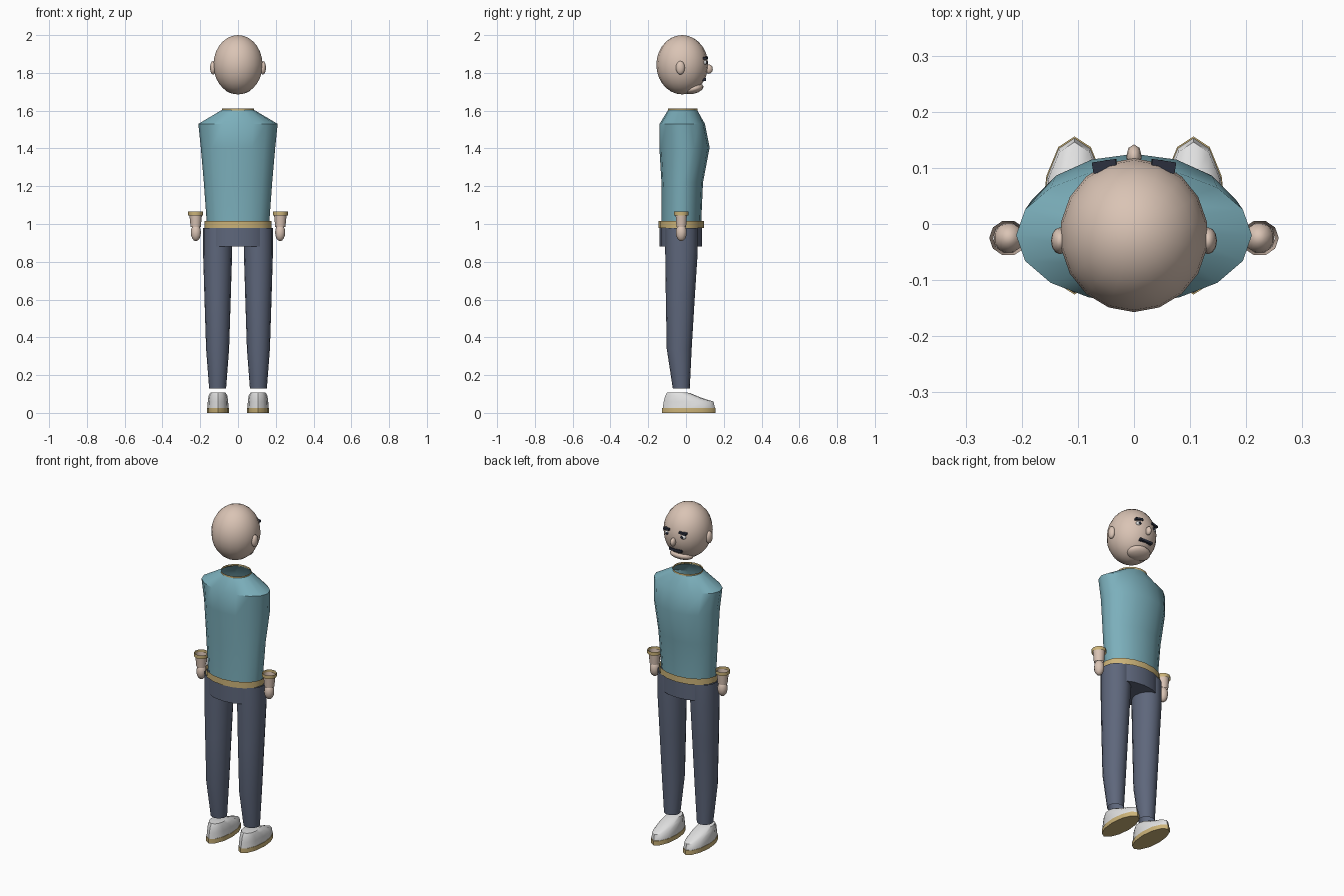
import bpy, bmesh, math

cube = bpy.data.objects.get("Cube")
if cube:
    bpy.data.objects.remove(cube, do_unlink=True)


def material(name, rgb):
    m = bpy.data.materials.new(name)
    m.use_nodes = True
    m.diffuse_color = (*rgb, 1)
    m.node_tree.nodes["Principled BSDF"].inputs["Base Color"].default_value = (*rgb, 1)
    return m


SKIN = material("skin", (0.70, 0.55, 0.46))
TEAL = material("teal_cloth", (0.20, 0.43, 0.50))
NAVY = material("slate_cloth", (0.112, 0.135, 0.20))
OCHRE = material("ochre_trim", (0.60, 0.45, 0.19))
WHITE = material("off_white", (0.76, 0.76, 0.76))
DARK = material("dark_ink", (0.025, 0.03, 0.05))


def finish(name, bm, mat, angle=40):
    mesh = bpy.data.meshes.new(name)
    bmesh.ops.recalc_face_normals(bm, faces=bm.faces)
    for f in bm.faces:
        f.smooth = True
    bm.to_mesh(mesh)
    bm.free()
    mesh.set_sharp_from_angle(angle=math.radians(angle))
    mesh.materials.append(mat)
    ob = bpy.data.objects.new(name, mesh)
    bpy.context.collection.objects.link(ob)
    return ob


def loft(name, rings, mat, x=0, n=16, bottom=False, top=False):
    """Tube through elliptical rings given as (z, centre y, radius x, radius y)."""
    bm = bmesh.new()
    loops = []
    for z, cy, rx, ry in rings:
        loops.append([bm.verts.new((x + rx * math.cos(math.tau * i / n),
                                    cy + ry * math.sin(math.tau * i / n), z))
                      for i in range(n)])
    for a, b in zip(loops, loops[1:]):
        for i in range(n):
            j = (i + 1) % n
            bm.faces.new((a[i], a[j], b[j], b[i]))
    if bottom:
        bm.faces.new(loops[0][::-1])
    if top:
        bm.faces.new(loops[-1])
    return finish(name, bm, mat)


def ball(name, centre, radii, mat, seg=12, rows=8, tilt=0):
    bm = bmesh.new()
    bmesh.ops.create_uvsphere(bm, u_segments=seg, v_segments=rows, radius=1)
    bmesh.ops.scale(bm, vec=radii, verts=bm.verts)
    ob = finish(name, bm, mat, 180)
    ob.location = centre
    ob.rotation_euler.x = tilt
    return ob


def box(name, centre, size, mat, roll=0, yaw=0):
    bm = bmesh.new()
    bmesh.ops.create_cube(bm, size=1)
    bmesh.ops.scale(bm, vec=size, verts=bm.verts)
    ob = finish(name, bm, mat)
    ob.location = centre
    ob.rotation_euler = (0, roll, yaw)
    return ob


# Head and face, looking towards +y
ball("head", (0, -0.02, 1.843), (0.132, 0.137, 0.157), SKIN, 18, 14)
ball("chin", (0, 0.04, 1.716), (0.07, 0.054, 0.026), SKIN, 14, 8, 0.25)
ball("nose", (0, 0.12, 1.82), (0.014, 0.022, 0.025), SKIN, 8, 6)
box("mouth", (0, 0.092, 1.765), (0.08, 0.026, 0.014), DARK)

# Torso with open neck and hem
loft("torso", [(1.0, -0.025, 0.165, 0.105), (1.22, -0.02, 0.181, 0.11),
               (1.405, -0.008, 0.197, 0.133), (1.53, -0.02, 0.21, 0.12),
               (1.605, -0.018, 0.083, 0.076)], TEAL)
loft("collar", [(1.6, -0.018, 0.086, 0.078), (1.612, -0.018, 0.086, 0.078)], OCHRE)
loft("waistband", [(0.978, -0.026, 0.178, 0.12), (1.015, -0.026, 0.178, 0.12)], OCHRE)
loft("pelvis", [(0.88, -0.027, 0.168, 0.113), (1.0, -0.027, 0.168, 0.113)],
     NAVY, bottom=True, top=True)

# Parts on both sides
for side, s in (("left", 1), ("right", -1)):
    ball(side + "_ear", (0.132 * s, -0.03, 1.827), (0.016, 0.024, 0.036), SKIN)
    ball(side + "_eye", (0.05 * s, 0.1, 1.855), (0.019, 0.011, 0.013), WHITE, 10, 6)
    ball(side + "_pupil", (0.049 * s, 0.109, 1.855), (0.008, 0.005, 0.008), DARK, 8, 6)
    box(side + "_eyebrow", (0.052 * s, 0.103, 1.879), (0.043, 0.02, 0.012),
        DARK, 0.12 * s, -0.15 * s)

    # Hand, open wrist and loose cuff
    ball(side + "_hand", (0.223 * s, -0.025, 0.955), (0.028, 0.029, 0.046), SKIN, 10, 8)
    loft(side + "_wrist", [(0.985, -0.025, 0.027, 0.027), (1.055, -0.025, 0.034, 0.032)],
         SKIN, 0.224 * s, 10)
    loft(side + "_cuff", [(1.045, -0.025, 0.04, 0.04), (1.066, -0.025, 0.04, 0.04)],
         OCHRE, 0.224 * s, 10)

    # Trouser leg, open at the ankle
    loft(side + "_leg", [(0.13, -0.025, 0.045, 0.045), (0.34, -0.036, 0.061, 0.066),
                         (0.62, -0.03, 0.07, 0.077), (0.85, -0.024, 0.077, 0.086),
                         (0.98, -0.024, 0.077, 0.086)], NAVY, 0.108 * s, 16)

    # Shoe: sole and an upper whose top slopes down to the toe
    loft(side + "_sole", [(0, 0.015, 0.058, 0.141), (0.026, 0.015, 0.058, 0.141)],
         OCHRE, 0.106 * s, 12, bottom=True, top=True)
    upper = loft(side + "_shoe_upper", [(0.026, 0.015, 0.056, 0.138), (0.06, 0.014, 0.054, 0.132),
                                        (0.09, -0.015, 0.05, 0.095), (0.108, -0.04, 0.04, 0.06)],
                 WHITE, 0.106 * s, 12, top=True)
    for v in upper.data.vertices:
        if v.co.z > 0.08 and v.co.y > 0:
            v.co.z -= 0.12 * v.co.y
